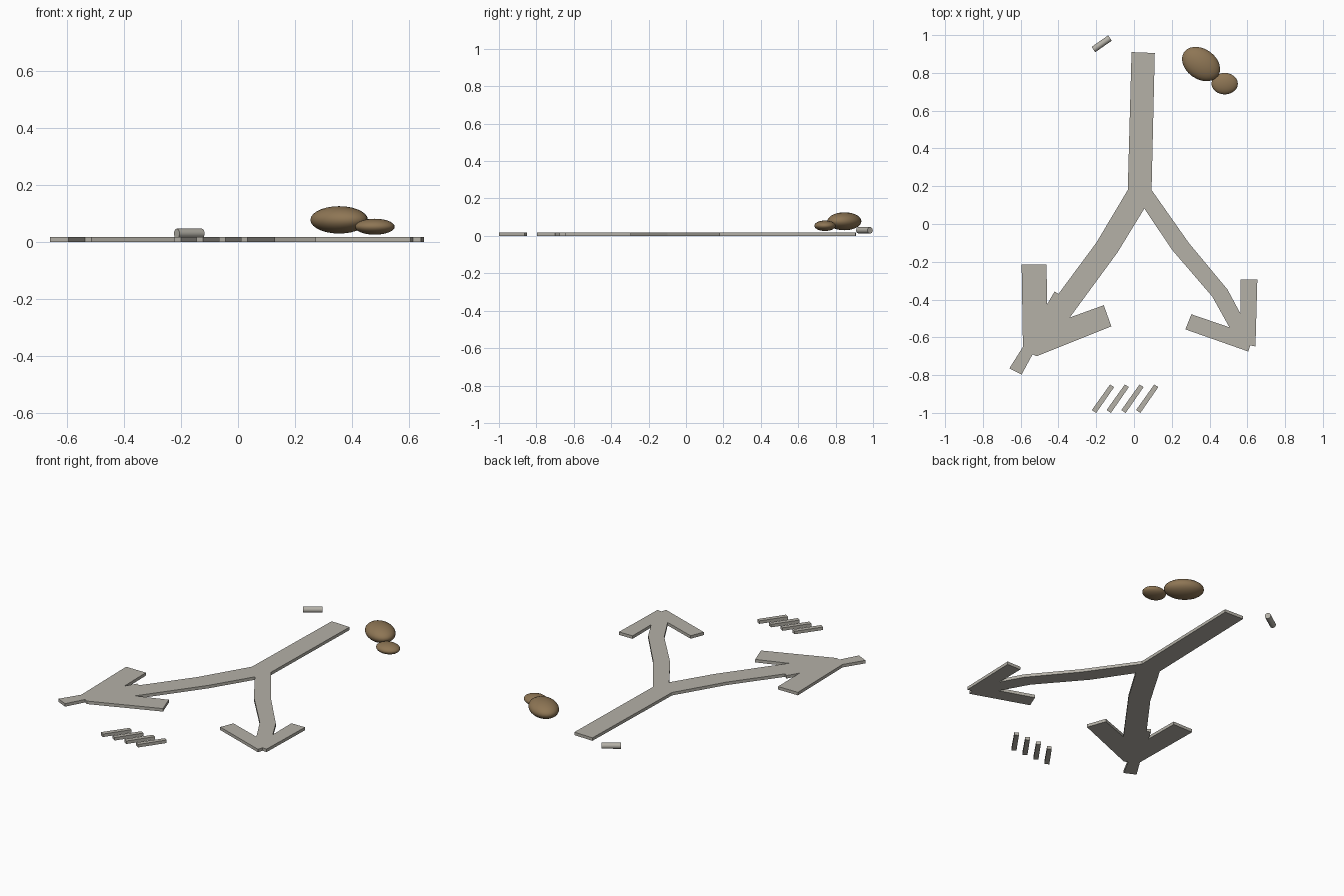
import bpy
import bmesh
from math import radians
from mathutils import Vector

default_cube = bpy.data.objects.get("Cube")
if default_cube:
    bpy.data.objects.remove(default_cube, do_unlink=True)

THICKNESS = 0.018


def make_material(name, color):
    material = bpy.data.materials.new(name)
    material.use_nodes = True
    material.diffuse_color = color
    shader = material.node_tree.nodes["Principled BSDF"]
    shader.inputs["Base Color"].default_value = color
    shader.inputs["Roughness"].default_value = 0.8
    return material


stone = make_material("pale_stone", (0.46, 0.44, 0.39, 1))
earth = make_material("brown_earth", (0.27, 0.18, 0.09, 1))


def make_plate(name, outline):
    """Flat slab on the ground, extruded from a plan outline."""
    bm = bmesh.new()
    base = bm.faces.new([bm.verts.new((x, y, 0)) for x, y in outline])
    extruded = bmesh.ops.extrude_face_region(bm, geom=[base], use_keep_orig=True)
    top = [item for item in extruded["geom"] if isinstance(item, bmesh.types.BMVert)]
    bmesh.ops.translate(bm, verts=top, vec=(0, 0, THICKNESS))
    bmesh.ops.recalc_face_normals(bm, faces=bm.faces)
    mesh = bpy.data.meshes.new(name)
    bm.to_mesh(mesh)
    bm.free()
    plate = bpy.data.objects.new(name, mesh)
    bpy.context.collection.objects.link(plate)
    mesh.materials.append(stone)
    return plate


def finish_round(name, material):
    part = bpy.context.object
    part.name = name
    part.data.materials.append(material)
    bpy.ops.object.shade_smooth_by_angle(angle=radians(40))
    return part


def make_boulder(name, center, radii, turn):
    bpy.ops.mesh.primitive_uv_sphere_add(segments=24, ring_count=14, radius=1, location=center)
    boulder = finish_round(name, earth)
    boulder.scale = radii
    boulder.rotation_euler.z = radians(turn)
    return boulder


# Points shared by neighbouring path pieces
fork_left, fork_right = (-0.033, 0.18), (0.093, 0.18)
crotch = (0.055, 0.082)
left_outer, left_inner = (-0.46, -0.425), (-0.34, -0.495)
right_outer, right_inner = (0.563, -0.547), (0.505, -0.547)

# Straight path and its two branches
make_plate("path_stem", [(-0.013, 0.91), fork_left, crotch, fork_right, (0.11, 0.905)])
make_plate("right_branch", [
    fork_left, (-0.2, -0.1), (-0.4, -0.37), (-0.42, -0.357), left_outer,
    left_inner, (-0.087, -0.15), crotch])
make_plate("left_branch", [
    fork_right, (0.29, -0.1), (0.495, -0.347), (0.563, -0.473), right_outer,
    right_inner, (0.415, -0.385), (0.2, -0.135), crotch])

# Barbed ends of the branches
make_plate("right_arrowhead", [
    left_outer, (-0.463, -0.215), (-0.595, -0.215), (-0.588, -0.65),
    (-0.66, -0.765), (-0.595, -0.797), (-0.537, -0.69), (-0.515, -0.7),
    (-0.12, -0.542), (-0.16, -0.43), left_inner])
make_plate("left_arrowhead", [
    right_outer, (0.563, -0.295), (0.653, -0.295), (0.643, -0.648),
    (0.615, -0.643), (0.605, -0.675), (0.272, -0.558), (0.304, -0.478),
    right_inner])

# Row of slanted strips
for index in range(4):
    shift = index * 0.078
    strip = make_plate("slanted_strip", [
        (-0.223, -0.985), (-0.2, -1), (-0.105, -0.863), (-0.127, -0.85)])
    strip.location.x = shift

# Small log lying on its side
axis = Vector((0.82, 0.57, 0))
bpy.ops.mesh.primitive_cylinder_add(
    vertices=20, radius=0.017, depth=0.107, location=(-0.171, 0.954, 0.03),
    rotation=axis.to_track_quat("Z", "Y").to_euler())
finish_round("short_log", stone)

# Pair of flattened boulders
make_boulder("large_boulder", (0.355, 0.847, 0.078), (0.11, 0.08, 0.048), -35)
make_boulder("small_boulder", (0.48, 0.743, 0.054), (0.07, 0.057, 0.028), 0)
